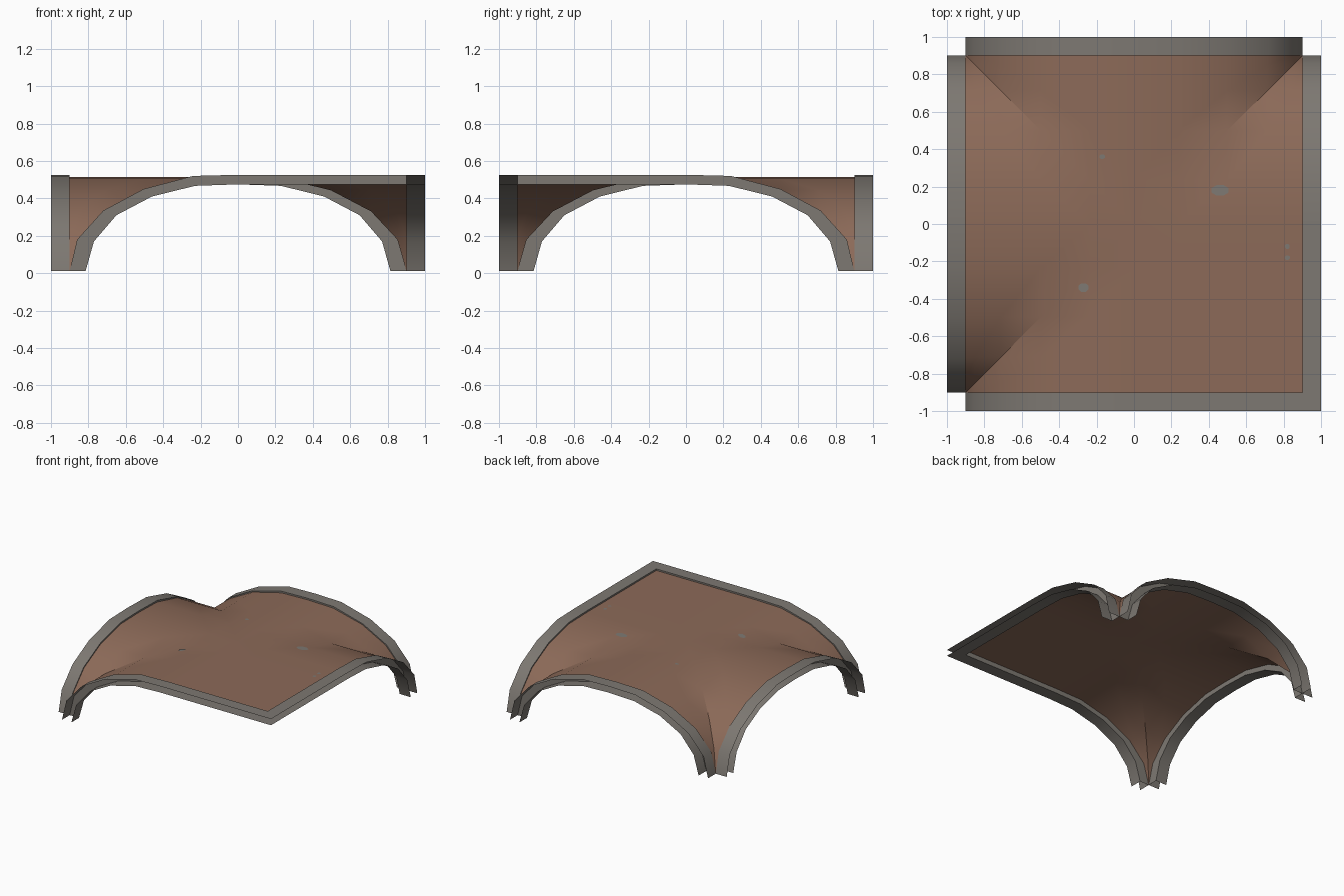
import bpy, bmesh, math

if "Cube" in bpy.data.objects:
    bpy.data.objects.remove(bpy.data.objects["Cube"])

def material(name, rgb):
    m = bpy.data.materials.new(name)
    m.diffuse_color = (*rgb, 1)
    m.use_nodes = True
    m.node_tree.nodes["Principled BSDF"].inputs["Base Color"].default_value = m.diffuse_color
    return m

brown = material("brown plaster", (0.262, 0.144, 0.098))
grey = material("grey stone", (0.205, 0.188, 0.168))

# Half arch profiles, from springing to crown
OUTER = [(.9, .012), (.86, .18), (.72, .335), (.505, .45), (.24, .52), (0, .526)]
INNER = [(.815, .012), (.77, .17), (.65, .31), (.46, .41), (.23, .467), (0, .475)]
SHEET = [(.9, .012), (.852, .18), (.712, .33), (.497, .443), (.235, .507), (0, .513)]

def finish(name, bm, mat, smooth=True):
    me = bpy.data.meshes.new(name)
    bm.to_mesh(me)
    bm.free()
    me.materials.append(mat)
    ob = bpy.data.objects.new(name, me)
    bpy.context.collection.objects.link(ob)
    if smooth:
        bpy.ops.object.select_all(action='DESELECT')
        ob.select_set(True)
        bpy.context.view_layer.objects.active = ob
        bpy.ops.object.shade_smooth_by_angle(angle=math.radians(32))
    return ob

# Channel rib, open on the outer side; u runs along the rib, w points outward
def rib(name, place, half, flip):
    stations = []
    for (uo, zo), (ui, zi) in zip(OUTER, INNER):
        stations.append([(-uo, 1, zo), (-uo, .9, zo), (-ui, .9, zi), (-ui, 1, zi)])
    if half:   # straight run to the mitred corner
        zo, zi = OUTER[-1][1], INNER[-1][1]
        stations.append([(1, 1, zo), (.9, .9, zo), (.9, .9, zi), (1, 1, zi)])
    else:
        stations += [[(-u, w, z) for u, w, z in s] for s in stations[-2::-1]]
    bm = bmesh.new()
    rows = [[bm.verts.new((*place(u, w), z)) for u, w, z in s] for s in stations]
    for a, b in zip(rows, rows[1:]):
        for k in range(3):
            f = [a[k], a[k + 1], b[k + 1], b[k]]
            bm.faces.new(f[::-1] if flip else f)
    finish(name, bm, grey)

rib("front_rib", lambda u, w: (u, -w), True, True)
rib("right_rib", lambda u, w: (w, -u), True, False)
rib("back_rib", lambda u, w: (u, w), False, False)
rib("left_rib", lambda u, w: (-w, u), False, False)

# Vault height: groin vault with a flat front right quarter
def arch(t):
    t = abs(t)
    for (u1, z1), (u0, z0) in zip(SHEET, SHEET[1:]):
        if u0 <= t <= u1:
            return z0 + (z1 - z0) * (t - u0) / (u1 - u0)
    return SHEET[0][1]

def height(x, y):
    if x >= 0 and y <= 0:
        return SHEET[-1][1]
    return max(arch(x), arch(y))

# Vault sheet, each cell split along the groin direction
us = [-u for u, z in SHEET] + [u for u, z in SHEET[-2::-1]]
bm = bmesh.new()
grid = [[bm.verts.new((x, y, height(x, y))) for y in us] for x in us]
for i in range(len(us) - 1):
    for j in range(len(us) - 1):
        a, b, c, d = grid[i][j], grid[i + 1][j], grid[i + 1][j + 1], grid[i][j + 1]
        if (us[i] + us[i + 1]) * (us[j] + us[j + 1]) > 0:
            bm.faces.new((a, b, c))
            bm.faces.new((a, c, d))
        else:
            bm.faces.new((a, b, d))
            bm.faces.new((b, c, d))
finish("vault", bm, brown)

# Small bare stone patches lying on the vault
bm = bmesh.new()
for cx, cy, rx, ry in [(.46, .18, .05, .03), (-.27, -.34, .03, .025), (-.17, .36, .016, .013),
                       (.82, -.12, .013, .015), (.82, -.18, .014, .013)]:
    ring = []
    for k in range(8):
        t = math.tau * (k + .5) / 8
        x, y = cx + rx * math.cos(t), cy + ry * math.sin(t)
        ring.append(bm.verts.new((x, y, height(x, y) + .004)))
    bm.faces.new(ring)
finish("stone_patches", bm, grey, False)
